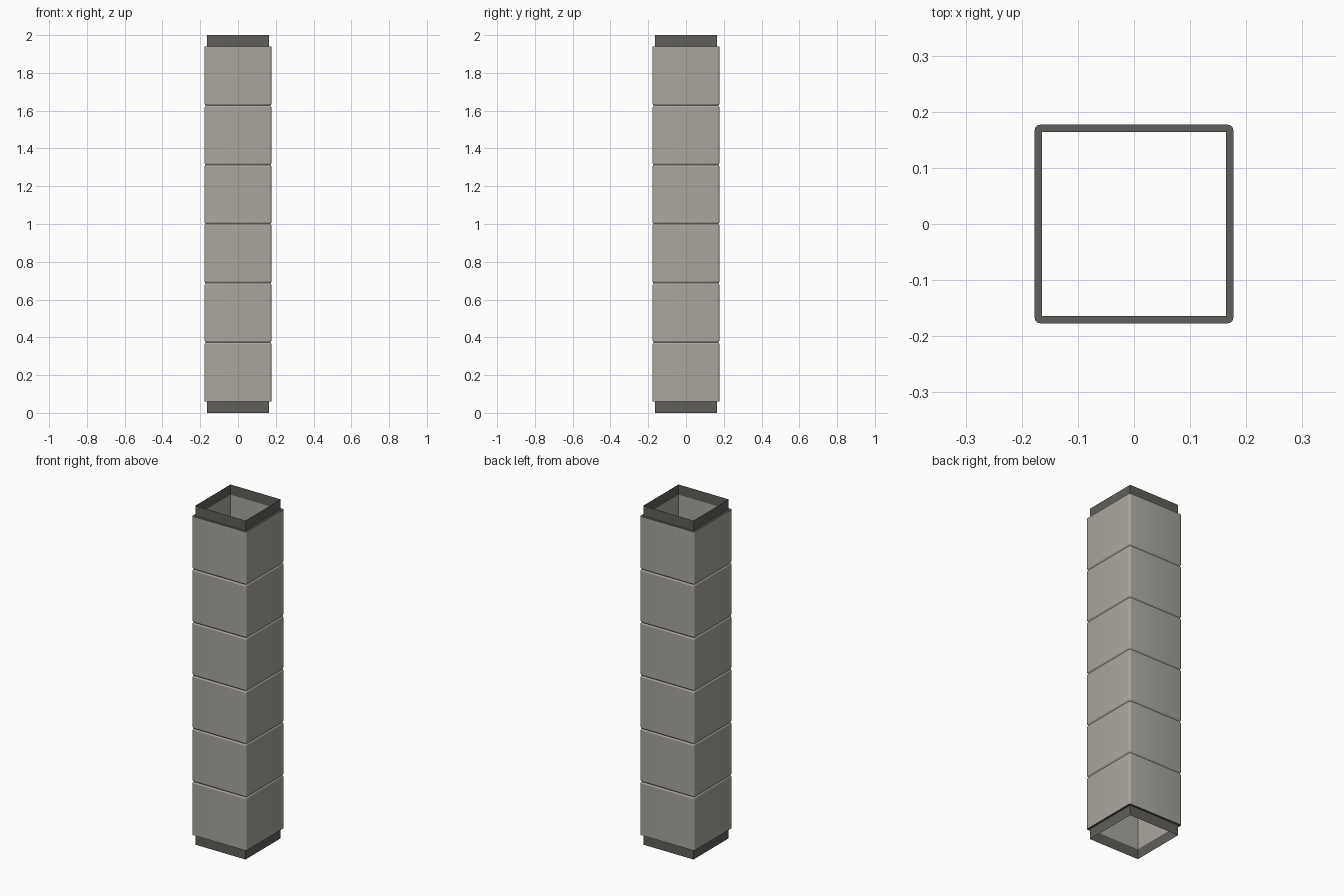
import bpy, bmesh, math

if "Cube" in bpy.data.objects:
    bpy.data.objects.remove(bpy.data.objects["Cube"])

def material(name, rgb):
    m = bpy.data.materials.new(name)
    m.diffuse_color = (*rgb, 1)
    m.use_nodes = True
    m.node_tree.nodes["Principled BSDF"].inputs["Base Color"].default_value = m.diffuse_color
    return m

STONE = material("warm grey", (0.40, 0.385, 0.345))
DARK = material("dark grey", (0.115, 0.113, 0.103))

OUTER, INNER, RADIUS = 0.177, 0.164, 0.010
LOW, HIGH, TOP = 0.06, 1.94, 2.0
SEGMENTS, GROOVE, DEPTH = 6, 0.008, 0.005

def ring(bm, half, radius, z, steps=4):
    """Rounded square loop of vertices, counter-clockwise."""
    verts = []
    for q, (sx, sy) in enumerate([(1, 1), (-1, 1), (-1, -1), (1, -1)]):
        for i in range(steps + 1):
            a = math.pi / 2 * (q + i / steps)
            verts.append(bm.verts.new((sx * (half - radius) + radius * math.cos(a),
                                       sy * (half - radius) + radius * math.sin(a), z)))
    return verts

def sweep(name, profiles, mat, flip=False):
    """Skin each profile of (half width, corner radius, z) into a square tube."""
    bm = bmesh.new()
    for profile in profiles:
        rings = [ring(bm, *p) for p in profile]
        for a, b in zip(rings, rings[1:]):
            n = len(a)
            for i in range(n):
                j = (i + 1) % n
                bm.faces.new((a[i], a[j], b[j], b[i]))
    bmesh.ops.remove_doubles(bm, verts=bm.verts, dist=1e-5)
    if flip:
        bmesh.ops.reverse_faces(bm, faces=bm.faces)
    me = bpy.data.meshes.new(name)
    bm.to_mesh(me)
    bm.free()
    me.materials.append(mat)
    ob = bpy.data.objects.new(name, me)
    bpy.context.collection.objects.link(ob)
    bpy.context.view_layer.objects.active = ob
    ob.select_set(True)
    bpy.ops.object.shade_smooth_by_angle(angle=math.radians(25))
    ob.select_set(False)
    return ob

# Outer casing with V grooves between the six blocks
shell = [(OUTER, RADIUS, LOW)]
for k in range(1, SEGMENTS):
    z = LOW + (HIGH - LOW) * k / SEGMENTS
    shell += [(OUTER, RADIUS, z - GROOVE), (OUTER - DEPTH, RADIUS - DEPTH, z),
              (OUTER, RADIUS, z + GROOVE)]
shell.append((OUTER, RADIUS, HIGH))
sweep("outer_casing", [shell], STONE)

# Inside wall of the duct
sweep("inner_wall", [[(INNER, 0, LOW), (INNER, 0, HIGH)]], STONE, flip=True)

# Dark end rims closing the wall thickness
sweep("end_rims", [[(INNER, 0, LOW), (OUTER, RADIUS, LOW)],
                   [(OUTER, RADIUS, HIGH), (INNER, 0, HIGH)]], DARK)

# Thin connecting collars at both ends
sweep("end_collars", [[(INNER, 0, 0), (INNER, 0, LOW)],
                      [(INNER, 0, HIGH), (INNER, 0, TOP)]], DARK)
